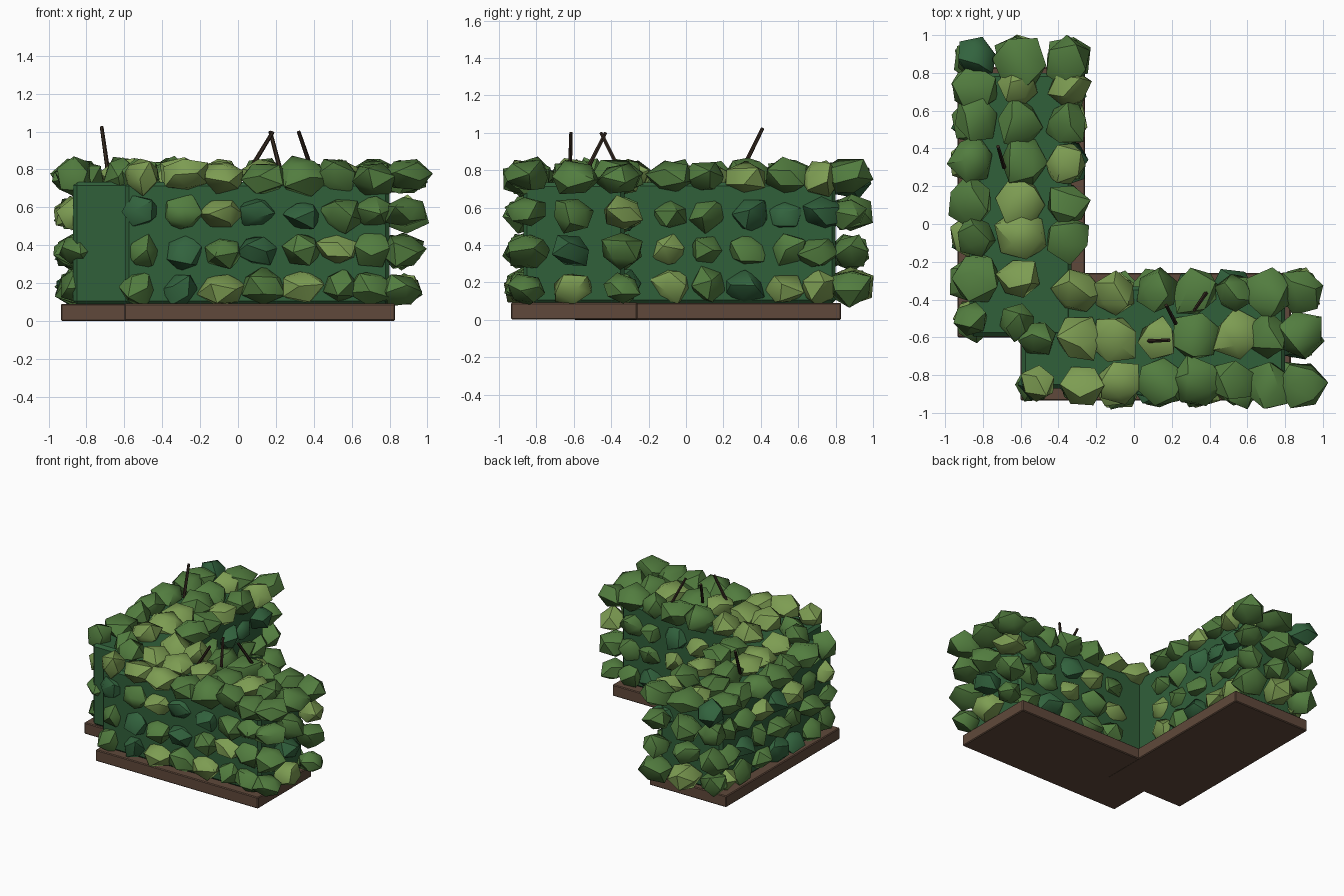
import bpy, bmesh, math, random
from mathutils import Vector, Matrix, Euler

if "Cube" in bpy.data.objects:
    bpy.data.objects.remove(bpy.data.objects["Cube"])

random.seed(11)


def material(name, rgb):
    m = bpy.data.materials.new(name)
    m.diffuse_color = (*rgb, 1)
    m.use_nodes = True
    m.node_tree.nodes["Principled BSDF"].inputs["Base Color"].default_value = m.diffuse_color
    return m


soil = material("soil_brown", (0.115, 0.066, 0.043))
core_green = material("core_green", (0.030, 0.115, 0.042))
twig_brown = material("twig_brown", (0.035, 0.022, 0.014))
leaf = {"D": material("leaf_dark", (0.032, 0.125, 0.048)),
        "M": material("leaf_mid", (0.085, 0.205, 0.050)),
        "L": material("leaf_light", (0.205, 0.335, 0.085))}
KEYS = "DML"


def finish(name, bm, mats, angle=None):
    mesh = bpy.data.meshes.new(name)
    bm.to_mesh(mesh)
    bm.free()
    obj = bpy.data.objects.new(name, mesh)
    bpy.context.collection.objects.link(obj)
    for m in mats:
        mesh.materials.append(m)
    if angle:
        bpy.ops.object.select_all(action="DESELECT")
        obj.select_set(True)
        bpy.context.view_layer.objects.active = obj
        bpy.ops.object.shade_smooth_by_angle(angle=math.radians(angle))
    return obj


def box(name, lo, hi, mat, bevel):
    bm = bmesh.new()
    bmesh.ops.create_cube(bm, size=1)
    for v in bm.verts:
        v.co = [l + (c + 0.5) * (h - l) for c, l, h in zip(v.co, lo, hi)]
    bmesh.ops.bevel(bm, geom=bm.edges[:], offset=bevel, segments=1, affect="EDGES")
    return finish(name, bm, [mat])


def add_clump(bm, centre, size, key):
    """One irregular faceted leaf clump."""
    verts = bmesh.ops.create_icosphere(bm, subdivisions=1, radius=1)["verts"]
    turn = Euler([random.uniform(0, 6.28) for _ in range(3)]).to_matrix()
    for v in verts:
        p = turn @ v.co * random.uniform(0.86, 1.18)
        v.co = Vector(centre) + Vector([a * s for a, s in zip(p, size)])
    for f in {f for v in verts for f in v.link_faces}:
        f.material_index = KEYS.index(key)


# Clump grid: along the arm, across the arm, and upwards
ALONG = [-0.51, -0.29, -0.08, 0.12, 0.33, 0.54, 0.72, 0.87]
ACROSS = [-0.85, -0.60, -0.36]
ROWS = [0.175, 0.37, 0.565, 0.76]

# Top clump shades per lane ('.' = none)
TOP = {"side_arm": ["MMMMMMMD", "MLLLMMLM", "..MMLMLM"],
       "front_arm": ["LLLMMMMM", "MLLLMLMM", ".LLMMMMM"]}
# Shades of the outward walls, bottom row first
WALL = {("front_arm", 0): ["MDLMLMMM", "MDMDMLMM", "DMLDDMMM"],
        ("side_arm", 2): ["..LMDLLM", "..LMMMMM", "..MMDDDM"]}


def shade(arm, i, j, k):
    if k == 3:
        return TOP[arm][j][i]
    if (arm, j) in WALL:
        return WALL[(arm, j)][k][i]
    return random.choice(["DDMMML", "DDMMML", "DMMMML"][k])


def leaves(arm, swap):
    bm = bmesh.new()
    for k, z in enumerate(ROWS):
        for j, v in enumerate(ACROSS):
            for i, u in enumerate(ALONG):
                inside = j == 1 and k < 3 and i < 7
                joined = j == 2 and k < 3 and i < 2
                key = shade(arm, i, j, k)
                if inside or joined or key == ".":
                    continue
                r = random.uniform(0.098, 0.128) + (0.012 if k == 3 else 0)
                if i == 0:
                    r = 0.1
                rz = random.uniform(0.085, 0.105)
                uu = u + random.uniform(-0.02, 0.02)
                vv = v + random.uniform(-0.015, 0.015)
                zz = z + random.uniform(-0.012, 0.012)
                c = (vv, uu, zz) if swap else (uu, vv, zz)
                add_clump(bm, c, (r, r, rz), key)
    return finish(arm + "_leaves", bm, [leaf[c] for c in KEYS], 42)


# Soil beds and hedge cores for both arms of the L
box("side_arm_bed", (-0.935, -0.60, 0.0), (-0.26, 0.83, 0.09), soil, 0.006)
box("front_arm_bed", (-0.60, -0.935, 0.001), (0.83, -0.26, 0.091), soil, 0.006)
box("side_arm_core", (-0.87, -0.595, 0.085), (-0.33, 0.80, 0.735), core_green, 0.02)
box("front_arm_core", (-0.595, -0.87, 0.085), (0.80, -0.33, 0.733), core_green, 0.02)

leaves("side_arm", True)
leaves("front_arm", False)

# Bare twigs poking out of the top
TWIGS = [((-0.688, 0.30, 0.80), (-0.72, 0.41, 1.025)),
         ((0.385, -0.36, 0.81), (0.32, -0.455, 1.0)),
         ((0.22, -0.525, 0.81), (0.17, -0.43, 1.0)),
         ((0.07, -0.62, 0.81), (0.185, -0.615, 1.0))]
for n, (a, b) in enumerate(TWIGS):
    a, b = Vector(a), Vector(b)
    d = b - a
    m = Matrix.Translation((a + b) / 2) @ d.to_track_quat("Z", "Y").to_matrix().to_4x4()
    bm = bmesh.new()
    bmesh.ops.create_cone(bm, cap_ends=True, segments=6, radius1=0.012,
                          radius2=0.010, depth=d.length, matrix=m)
    finish(f"twig_{n + 1}", bm, [twig_brown])
